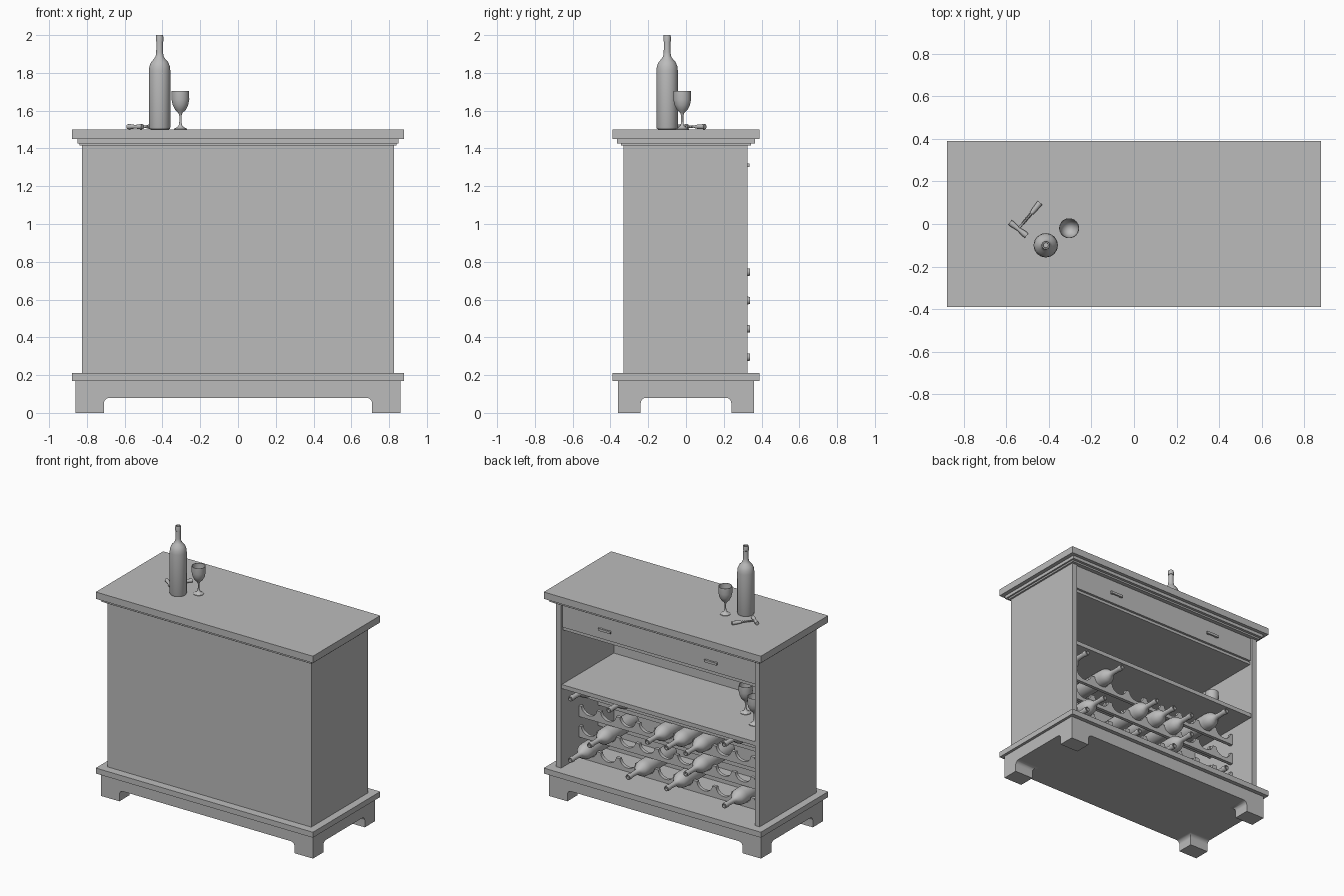
import bpy, bmesh, math
from mathutils import Matrix, Vector

if "Cube" in bpy.data.objects:
    bpy.data.objects.remove(bpy.data.objects["Cube"])

grey = bpy.data.materials.new("plain grey")
grey.diffuse_color = (0.5, 0.5, 0.5, 1)
grey.use_nodes = True
grey.node_tree.nodes["Principled BSDF"].inputs["Base Color"].default_value = grey.diffuse_color


def finish(name, bm, smooth=False):
    bmesh.ops.recalc_face_normals(bm, faces=bm.faces)
    mesh = bpy.data.meshes.new(name)
    bm.to_mesh(mesh)
    bm.free()
    mesh.materials.append(grey)
    ob = bpy.data.objects.new(name, mesh)
    bpy.context.collection.objects.link(ob)
    if smooth:
        bpy.ops.object.select_all(action='DESELECT')
        ob.select_set(True)
        bpy.context.view_layer.objects.active = ob
        bpy.ops.object.shade_smooth_by_angle(angle=math.radians(40))
    return ob


def box(name, x0, x1, y0, y1, z0, z1):
    bm = bmesh.new()
    bmesh.ops.create_cube(bm, size=1)
    for v in bm.verts:
        v.co = ((x0 + x1) / 2 + v.co.x * (x1 - x0),
                (y0 + y1) / 2 + v.co.y * (y1 - y0),
                (z0 + z1) / 2 + v.co.z * (z1 - z0))
    return finish(name, bm)


def slab(name, hx, hy, z0, z1):
    return box(name, -hx, hx, -hy, hy, z0, z1)


def lathe(name, profile, matrix, steps=24):
    """Revolve (radius, height) points round z, then place the result."""
    bm = bmesh.new()
    vs = [bm.verts.new((r, 0, z)) for r, z in profile]
    es = [bm.edges.new(p) for p in zip(vs, vs[1:])]
    bmesh.ops.spin(bm, geom=vs + es, cent=(0, 0, 0), axis=(0, 0, 1),
                   angle=2 * math.pi, steps=steps)
    bmesh.ops.remove_doubles(bm, verts=bm.verts, dist=0.0003)
    bmesh.ops.transform(bm, matrix=matrix, verts=bm.verts)
    return finish(name, bm, True)


# Worktop, cornice and plinth
slab("worktop", 0.88, 0.39, 1.45, 1.5)
slab("cornice_upper", 0.85, 0.365, 1.427, 1.45)
slab("cornice_lower", 0.838, 0.345, 1.415, 1.427)
slab("plinth_slab", 0.88, 0.39, 0.17, 0.21)
slab("base_block", 0.86, 0.36, 0.08, 0.17)

# Bracket feet with a coved top, at the four corners
for sx in (-1, 1):
    for sy in (-1, 1):
        bm = bmesh.new()
        levels = [(0, 0)] + [(0.03 * (1 - math.cos(t)), 0.05 + 0.03 * math.sin(t))
                             for t in [i * math.pi / 12 for i in range(7)]]
        rings = []
        for grow, z in levels:
            xi, yi = 0.71 - grow, 0.24 - grow
            rings.append([bm.verts.new((sx * x, sy * y, z)) for x, y in
                          ((xi, yi), (0.86, yi), (0.86, 0.36), (xi, 0.36))])
        bm.faces.new(rings[0])
        bm.faces.new(rings[-1])
        for a, b in zip(rings, rings[1:]):
            for i in range(4):
                j = (i + 1) % 4
                bm.faces.new((a[i], a[j], b[j], b[i]))
        finish("foot", bm, True)

# Carcass: closed at the front, open at the back
box("front_panel", -0.825, 0.825, -0.33, -0.285, 0.21, 1.415)
for s in (-1, 1):
    a, b = sorted((s * 0.785, s * 0.825))
    box("side_panel", a, b, -0.285, 0.325, 0.21, 1.415)
box("shelf", -0.785, 0.785, -0.285, 0.318, 0.79, 0.82)
box("drawer_divider", -0.785, 0.785, -0.285, 0.305, 1.215, 1.235)
box("drawer", -0.78, 0.78, -0.285, 0.315, 1.24, 1.415)

# Drawer pulls
for s in (-1, 1):
    c = s * 0.43
    box("pull_bar", c - 0.05, c + 0.05, 0.323, 0.335, 1.303, 1.32)
    for t in (-1, 1):
        p = c + t * 0.035
        box("pull_post", p - 0.008, p + 0.008, 0.314, 0.325, 1.305, 1.318)

# Scalloped bottle rails, front and rear for each row
ROWS = (0.295, 0.445, 0.595, 0.745)
PITCH = 0.156
SLOTS = [PITCH * (i - 4.5) for i in range(10)]


def rail(axis, y0, y1):
    bm = bmesh.new()
    top = axis - 0.005
    pts = [(0.785, axis - 0.085), (-0.785, axis - 0.085), (-0.785, top)]
    for cx in SLOTS:
        for i in range(13):
            t = math.pi * (1 + i / 12)
            pts.append((cx + 0.062 * math.cos(t), top + 0.053 * math.sin(t)))
    pts.append((0.785, top))
    face = bm.faces.new([bm.verts.new((x, y0, z)) for x, z in pts])
    ext = bmesh.ops.extrude_face_region(bm, geom=[face])
    moved = [g for g in ext["geom"] if isinstance(g, bmesh.types.BMVert)]
    bmesh.ops.translate(bm, vec=(0, y1 - y0, 0), verts=moved)
    finish("bottle_rail", bm, True)


for z in ROWS:
    rail(z, 0.095, 0.12)
    rail(z, -0.125, -0.1)

# Wine bottles: one standing, the rest lying in the rack
BOTTLE = [(0, 0.008), (0.045, 0), (0.054, 0.004), (0.057, 0.012), (0.057, 0.31),
          (0.054, 0.335), (0.045, 0.357), (0.03, 0.374), (0.021, 0.388),
          (0.018, 0.41), (0.017, 0.465), (0.02, 0.467), (0.02, 0.49),
          (0.018, 0.5), (0.012, 0.5), (0.011, 0.485), (0, 0.485)]
lathe("standing_bottle", BOTTLE, Matrix.Translation((-0.415, -0.1, 1.5)), 32)
LYING = {0: (9, 6, 4, 1), 1: (8, 3), 2: (5, 4, 3), 3: (9, 7, 1)}
lay = Matrix.Rotation(-math.pi / 2, 4, 'X')
for row, slots in LYING.items():
    for k in slots:
        place = Matrix.Translation((SLOTS[k], -0.16, ROWS[row]))
        lathe("lying_bottle", BOTTLE, place @ lay)

# Stemmed glasses: hollow bowl, thin stem, domed foot
GLASS = [(0, 0), (0.035, 0), (0.035, 0.004), (0.02, 0.011), (0.009, 0.022),
         (0.006, 0.04), (0.006, 0.075), (0.011, 0.088), (0.028, 0.104),
         (0.041, 0.13), (0.047, 0.16), (0.046, 0.205), (0.043, 0.205),
         (0.044, 0.16), (0.038, 0.132), (0.025, 0.108), (0, 0.096)]
for pos in ((-0.305, -0.02, 1.5), (-0.62, 0.095, 0.82), (-0.47, -0.02, 0.82)):
    lathe("wine_glass", GLASS, Matrix.Translation(pos), 32)


# Corkscrew lying on the worktop
def rod(name, a, b, profile):
    """Lathe a (radius, fraction) profile along the line a to b."""
    a, b = Vector(a), Vector(b)
    d = b - a
    turn = d.to_track_quat('Z', 'Y').to_matrix().to_4x4()
    lathe(name, [(r, f * d.length) for r, f in profile],
          Matrix.Translation(a) @ turn, 12)


rod("corkscrew_grip", (-0.583, 0.008, 1.515), (-0.505, -0.055, 1.515),
    [(0, 0), (0.013, 0), (0.014, 0.15), (0.009, 0.5), (0.014, 0.85), (0.013, 1), (0, 1)])
rod("corkscrew_shaft", (-0.544, -0.023, 1.515), (-0.478, 0.055, 1.515),
    [(0, 0), (0.006, 0)] + [(0.004 + 0.004 * (i % 2), 0.3 + 0.06 * i) for i in range(11)]
    + [(0.004, 1), (0, 1)])
rod("corkscrew_cap", (-0.482, 0.05, 1.515), (-0.442, 0.1, 1.515),
    [(0, 0), (0.009, 0), (0.012, 0.3), (0.014, 1), (0, 1)])
